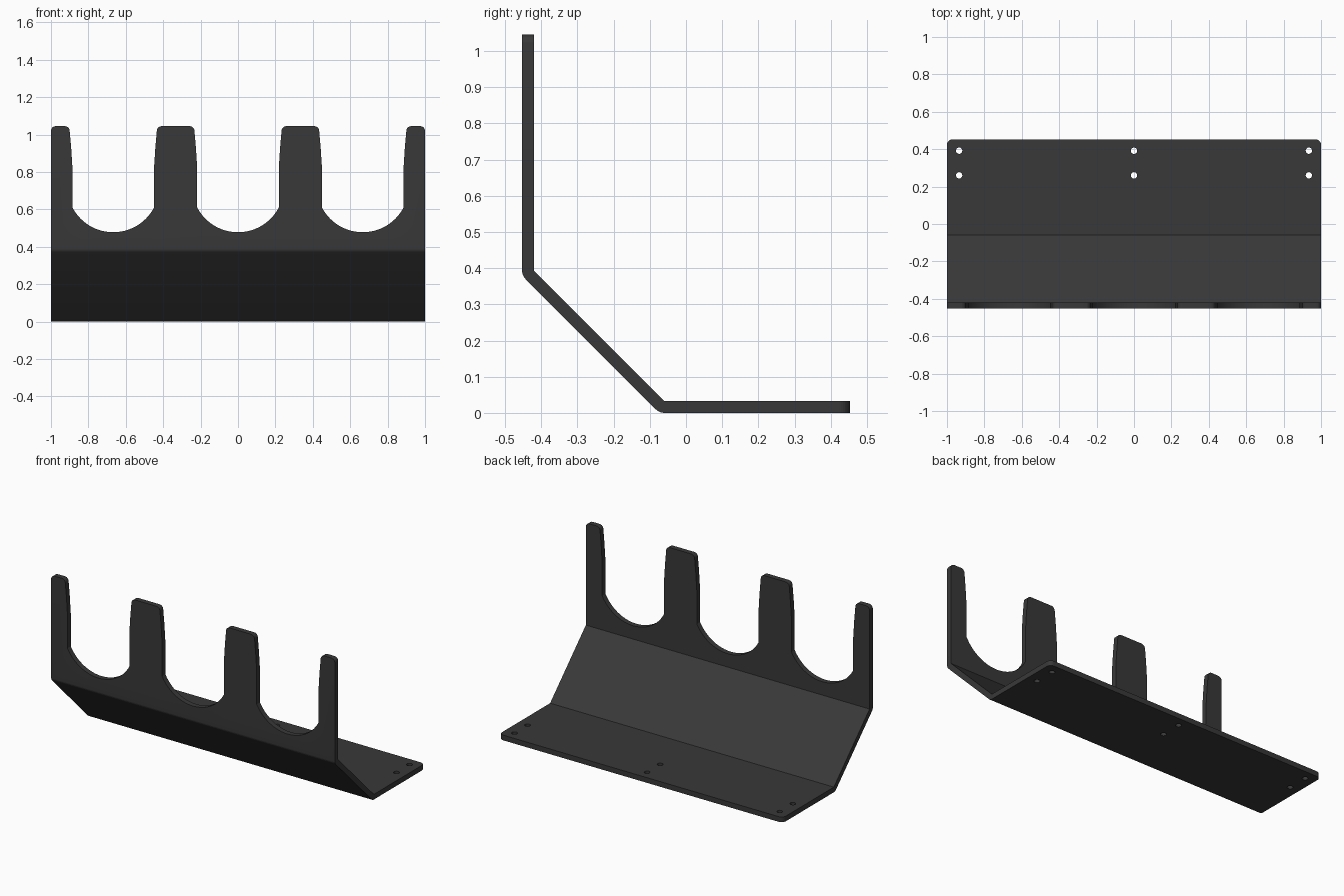
import bpy, bmesh, math

if "Cube" in bpy.data.objects:
    bpy.data.objects.remove(bpy.data.objects["Cube"])

HALF_X, HALF_Y, TOP, THICK = 1.0, 0.453, 1.045, 0.033


def arc(cx, cy, r, start, end, steps):
    angles = [math.radians(start + (end - start) * i / steps) for i in range(steps + 1)]
    return [(cx + r * math.cos(a), cy + r * math.sin(a)) for a in angles]


def prism(bm, points, place, low, high):
    """Extrude a 2D outline between two depths; place maps (u, v, depth) to 3D."""
    rings = [[bm.verts.new(place(u, v, d)) for u, v in points] for d in (low, high)]
    bm.faces.new(rings[0])
    bm.faces.new(rings[1])
    n = len(points)
    for i in range(n):
        j = (i + 1) % n
        bm.faces.new((rings[0][i], rings[0][j], rings[1][j], rings[1][i]))


def make_object(name, bm):
    bmesh.ops.recalc_face_normals(bm, faces=bm.faces)
    mesh = bpy.data.meshes.new(name)
    bm.to_mesh(mesh)
    bm.free()
    obj = bpy.data.objects.new(name, mesh)
    bpy.context.collection.objects.link(obj)
    return obj


def along_x(u, v, d):
    return (d, u, v)


def along_y(u, v, d):
    return (u, d, v)


def along_z(u, v, d):
    return (u, v, d)


def corner(side, edge, r):
    """Outline of the waste outside a rounded corner at (side * HALF_X, edge)."""
    cx, cy, far = side * (HALF_X - r), edge - r, 0.1
    pts = [(cx + side * u, cy + v) for u, v in arc(0, 0, r, 0, 90, 8)]
    return pts + [(cx, edge + far), (side * (HALF_X + far), edge + far),
                  (side * (HALF_X + far), cy)]


# Bent sheet: upright front, sloping middle, flat base
front_in = THICK - HALF_Y
bend_top, bend_low = (front_in, 0.393), (-0.06, THICK)
profile = [(-HALF_Y, TOP)]
profile += arc(*bend_top, THICK, 180, 225, 4)
profile += arc(*bend_low, THICK, 225, 270, 4)
profile += [(HALF_Y, 0), (HALF_Y, THICK), bend_low, bend_top, (front_in, TOP)]
bm = bmesh.new()
prism(bm, profile, along_x, -HALF_X, HALF_X)
bracket = make_object("bent_bracket", bm)

# Cutters: three cradle slots, rounded corners, screw holes
cut = bmesh.new()
radius, half = 0.246, 0.218
swing = math.degrees(math.asin(half / radius))
side = [(half, 0.82), (0.225, 0.93)] + arc(0.258, TOP - 0.025, 0.025, 180, 90, 6) + [(0.258, 1.2)]
slot = arc(0, 0.478 + radius, radius, 270 - swing, 270 + swing, 36)
slot += side + [(-u, v) for u, v in reversed(side)]
for x in (-0.667, 0, 0.667):
    prism(cut, [(x + u, v) for u, v in slot], along_y, -0.6, -0.35)
for s in (-1, 1):
    prism(cut, corner(s, TOP, 0.025), along_y, -0.6, -0.35)
    prism(cut, corner(s, HALF_Y, 0.03), along_z, -0.1, 0.1)
for x in (-0.935, 0, 0.935):
    for y in (0.26, 0.392):
        prism(cut, arc(x, y, 0.017, 0, 352.5, 47), along_z, -0.1, 0.1)
cutter = make_object("cutter", cut)
cutter.hide_render = True

mod = bracket.modifiers.new("cutouts", "BOOLEAN")
mod.operation, mod.solver, mod.object = "DIFFERENCE", "EXACT", cutter
bpy.ops.object.select_all(action="DESELECT")
bpy.context.view_layer.objects.active = bracket
bracket.select_set(True)
bpy.ops.object.modifier_apply(modifier=mod.name)
bpy.data.objects.remove(cutter)

# Smooth curved cut walls, crisp bends
bpy.ops.object.shade_smooth_by_angle(angle=math.radians(10))

# Dark grey finish
grey = (0.04, 0.04, 0.04, 1)
mat = bpy.data.materials.new("dark_grey")
mat.use_nodes = True
mat.diffuse_color = grey
mat.node_tree.nodes["Principled BSDF"].inputs["Base Color"].default_value = grey
bracket.data.materials.clear()
bracket.data.materials.append(mat)
